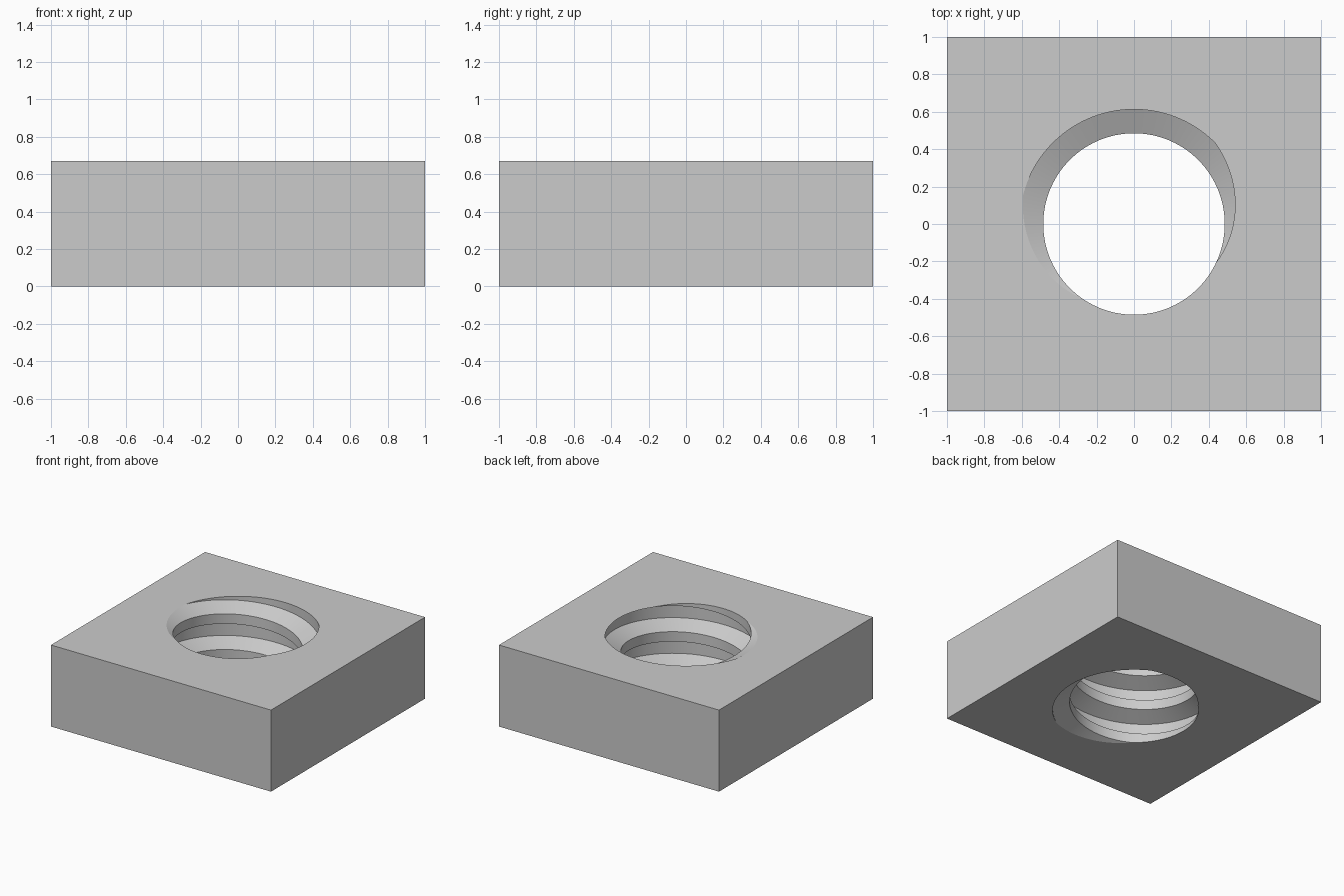
import bpy, bmesh, math
from mathutils import Vector

cube = bpy.data.objects.get("Cube")
if cube:
    bpy.data.objects.remove(cube, do_unlink=True)

HEIGHT = 0.67
PITCH = 0.293
MINOR, MAJOR = 0.485, 0.613
SEGMENTS = 120
FLANK, CREST = PITCH * 70 / 360, PITCH * 100 / 360
# Thread profile over one pitch: (height offset, radius)
PROFILE = [(0, MAJOR), (FLANK, MINOR), (FLANK + CREST, MINOR), (2 * FLANK + CREST, MAJOR)]
TURNS_BELOW, TURNS = 5, 8

steel = bpy.data.materials.new("steel_grey")
steel.use_nodes = True
GREY = (0.6, 0.6, 0.6, 1)
steel.diffuse_color = GREY
steel.node_tree.nodes["Principled BSDF"].inputs["Base Color"].default_value = GREY

bm = bmesh.new()

# Helical bore wall: each column is the profile, raised with the angle
columns = []
for i in range(SEGMENTS):
    turn = i / SEGMENTS
    base = HEIGHT + PITCH * (turn - 1 / 8 - TURNS_BELOW)
    a = turn * math.tau
    columns.append([bm.verts.new((r * math.cos(a), r * math.sin(a), base + n * PITCH + dz))
                    for n in range(TURNS) for dz, r in PROFILE])

# Join the columns; the last meets the first one pitch higher
rows = TURNS * len(PROFILE)
for i in range(SEGMENTS):
    here, after = columns[i], columns[(i + 1) % SEGMENTS]
    shift = len(PROFILE) if i == SEGMENTS - 1 else 0
    for j in range(rows - 1 - shift):
        bm.faces.new((here[j], after[j + shift], after[j + 1 + shift], here[j + 1]))

# Trim the thread flush with the top and bottom
for z, direction in ((0, -1), (HEIGHT, 1)):
    bmesh.ops.bisect_plane(bm, geom=bm.verts[:] + bm.edges[:] + bm.faces[:], dist=1e-5,
                           plane_co=(0, 0, z), plane_no=(0, 0, direction), clear_outer=True)
bmesh.ops.remove_doubles(bm, verts=bm.verts[:], dist=1e-5)
for face in bm.faces:
    face.smooth = True

# Square top and bottom around the hole
rims = []
for z in (0, HEIGHT):
    hole = [e for e in bm.edges if e.is_boundary and all(abs(v.co.z - z) < 1e-4 for v in e.verts)]
    corners = [bm.verts.new((x, y, z)) for x, y in ((-1, -1), (1, -1), (1, 1), (-1, 1))]
    outline = [bm.edges.new((corners[k], corners[(k + 1) % 4])) for k in range(4)]
    bmesh.ops.triangle_fill(bm, use_beauty=True, edges=hole + outline, normal=Vector((0, 0, 1)))
    rims.append(corners)

# Outer side walls
low, high = rims
for k in range(4):
    m = (k + 1) % 4
    bm.faces.new((low[k], low[m], high[m], high[k]))
bmesh.ops.recalc_face_normals(bm, faces=bm.faces[:])

mesh = bpy.data.meshes.new("square_nut")
bm.to_mesh(mesh)
bm.free()
mesh.materials.append(steel)
nut = bpy.data.objects.new("square_nut", mesh)
bpy.context.collection.objects.link(nut)

# Keep the thread edges crisp
mesh.set_sharp_from_angle(angle=math.radians(20))
